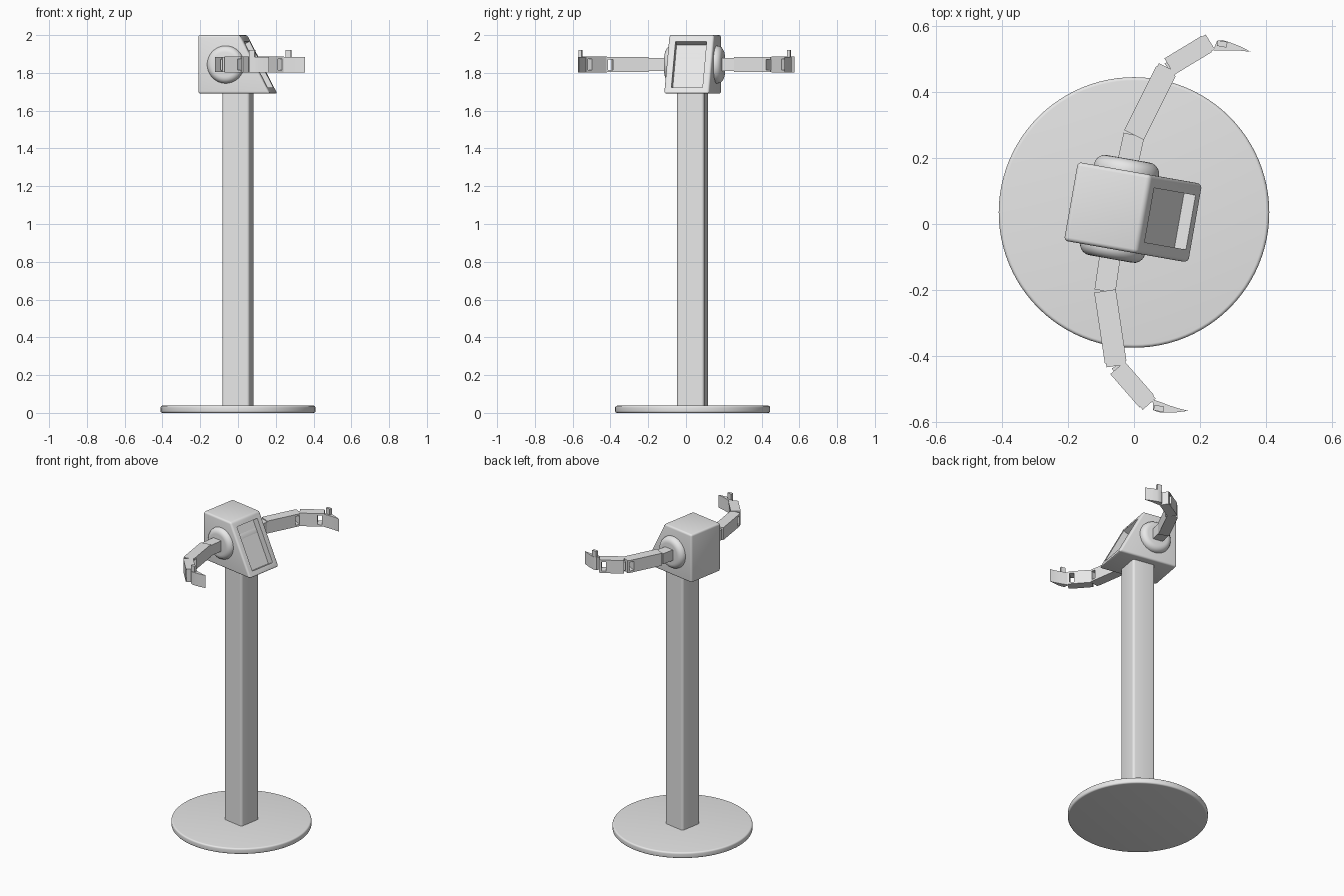
import bpy, bmesh, math
from mathutils import Matrix, Vector

cube = bpy.data.objects.get("Cube")
if cube:
    bpy.data.objects.remove(cube, do_unlink=True)

grey = bpy.data.materials.new("light grey")
grey.use_nodes = True
COLOR = (0.8, 0.8, 0.8, 1)
grey.diffuse_color = COLOR
grey.node_tree.nodes["Principled BSDF"].inputs["Base Color"].default_value = COLOR

CY = 0.035                      # post axis
ARM_Z = 1.844                   # arm height
TURN = math.radians(-10)        # body turn about the post axis
BODY = Matrix.Translation((0, CY, 0)) @ Matrix.Rotation(TURN, 4, 'Z')


def finish(name, bm, matrix=Matrix()):
    """Turn a bmesh into a shaded, coloured object."""
    bmesh.ops.recalc_face_normals(bm, faces=bm.faces)
    mesh = bpy.data.meshes.new(name)
    bm.to_mesh(mesh)
    bm.free()
    mesh.transform(matrix)
    mesh.materials.append(grey)
    obj = bpy.data.objects.new(name, mesh)
    bpy.context.collection.objects.link(obj)
    bpy.ops.object.select_all(action='DESELECT')
    obj.select_set(True)
    bpy.context.view_layer.objects.active = obj
    bpy.ops.object.shade_smooth_by_angle(angle=math.radians(35))
    return obj


def round_edges(bm, width, edges=None, segments=4):
    bmesh.ops.bevel(bm, geom=list(edges or bm.edges), offset=width,
                    segments=segments, profile=0.5, affect='EDGES')


def add_box(bm, lo, hi):
    lo, hi = Vector(lo), Vector(hi)
    m = Matrix.Translation((lo + hi) / 2) @ Matrix.Diagonal((*(hi - lo), 1))
    bmesh.ops.create_cube(bm, size=1, matrix=m)


def add_prism(bm, points, direction):
    face = bm.faces.new([bm.verts.new(p) for p in points])
    ext = bmesh.ops.extrude_face_region(bm, geom=[face], use_keep_orig=True)
    verts = [g for g in ext["geom"] if isinstance(g, bmesh.types.BMVert)]
    bmesh.ops.translate(bm, verts=verts, vec=direction)
    bmesh.ops.recalc_face_normals(bm, faces=bm.faces)


def cylinder(name, radius, depth, bevel, matrix, segments):
    bm = bmesh.new()
    bmesh.ops.create_cone(bm, cap_ends=True, segments=segments, radius1=radius,
                          radius2=radius, depth=depth)
    rims = [e for e in bm.edges if any(len(f.verts) > 4 for f in e.link_faces)]
    round_edges(bm, bevel, rims, 5)
    return finish(name, bm, matrix)


# Round foot and square post
cylinder("base_disc", 0.41, 0.038, 0.01, Matrix.Translation((0, CY, 0.019)), 96)
bm = bmesh.new()
add_box(bm, (-0.073, -0.073, 0.02), (0.073, 0.073, 1.72))
round_edges(bm, 0.014, [e for e in bm.edges
                        if abs(e.verts[0].co.z - e.verts[1].co.z) > 1])
finish("post", bm, BODY)

# Wedge head with a recessed screen in its sloping face
bm = bmesh.new()
profile = [(-0.194, 1.69), (0.192, 1.69), (0.03, 2.0), (-0.194, 2.0)]
add_prism(bm, [(x, -0.121, z) for x, z in profile], (0, 0.242, 0))
round_edges(bm, 0.012)
bm.normal_update()
screen = max((f for f in bm.faces if f.normal.x > 0.6), key=lambda f: f.calc_area())
inward = screen.normal * -0.04
bmesh.ops.inset_individual(bm, faces=[screen], thickness=0.036)
recess = bmesh.ops.extrude_discrete_faces(bm, faces=[screen])["faces"][0]
bmesh.ops.translate(bm, verts=recess.verts, vec=inward)
finish("head", bm, BODY)

# Rounded shoulder hub through the head
hub = BODY @ Matrix.Translation((-0.045, 0.003, ARM_Z)) @ Matrix.Rotation(math.pi / 2, 4, 'X')
cylinder("shoulder_hub", 0.1, 0.308, 0.034, hub, 64)


def link(name, start, end, width, height, slotted):
    """Arm link from start to end; a slotted one ends in an open fork and cap."""
    start, end = Vector((*start, ARM_Z)), Vector((*end, ARM_Z))
    along = end - start
    length, w, h = along.length, width / 2, height / 2
    bm = bmesh.new()
    if slotted:
        neck, cap = length - 0.04, length - 0.012
        add_box(bm, (0, -w, -h), (neck, w, h))
        for lo, hi in ((-h, -h + 0.012), (h - 0.012, h)):
            add_box(bm, (neck, -w, lo), (cap, w, hi))
        add_box(bm, (cap, -w * 0.9, -h), (length, w * 0.9, h))
    else:
        add_box(bm, (0, -w, -h), (length, w, h))
    turn = Matrix.Rotation(math.atan2(along.y, along.x), 4, 'Z')
    finish(name, bm, Matrix.Translation(start) @ turn)


def arm(label, side, shoulder, elbow, wrist_in, wrist_out, hand_in, hand_out, claw_at):
    link(label + "_stub", shoulder, elbow, 0.064, 0.068, False)
    link(label + "_upper", elbow, wrist_in, 0.066, 0.08, True)
    link(label + "_joint", wrist_in, wrist_out, 0.03, 0.055, False)
    link(label + "_fore", hand_in, hand_out, 0.058, 0.084, True)
    # Curved tapering claw with an upright thumb
    outline = [(-0.002, -0.015), (0.004, 0.015), (0.02, 0.02), (0.04, 0.018),
               (0.075, 0.011), (0.111, 0.0), (0.08, -0.002), (0.05, -0.006),
               (0.025, -0.011)]
    place = Matrix.Translation((*claw_at, ARM_Z)) @ Matrix.Rotation(TURN, 4, 'Z')
    bm = bmesh.new()
    add_prism(bm, [(x, y * side, -0.042) for x, y in outline], (0, 0, 0.082))
    finish(label + "_claw", bm, place)
    bm = bmesh.new()
    ys = sorted((0.0, 0.017 * side))
    add_box(bm, (0.006, ys[0], 0.03), (0.036, ys[1], 0.078))
    finish(label + "_thumb", bm, place)


arm("left_arm", 1, (-0.02, 0.18), (0, 0.27), (0.102, 0.474), (0.112, 0.482),
    (0.107, 0.477), (0.231, 0.552), (0.245, 0.541))
arm("right_arm", -1, (-0.073, -0.1), (-0.088, -0.203), (-0.054, -0.43), (-0.047, -0.442),
    (-0.05, -0.436), (0.046, -0.546), (0.056, -0.547))
